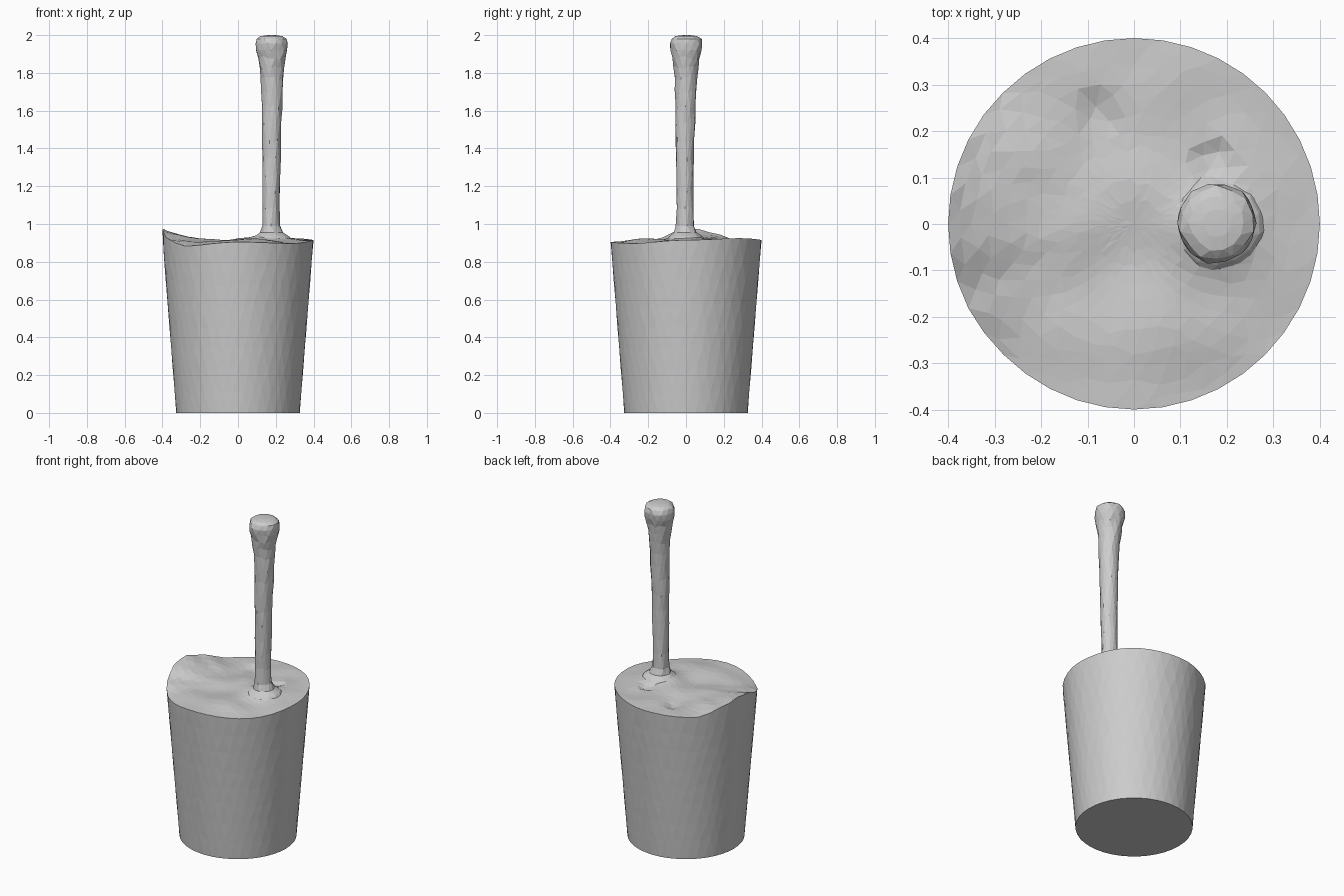
import bpy, bmesh, math, random
from mathutils import noise, Vector

if "Cube" in bpy.data.objects:
    bpy.data.objects.remove(bpy.data.objects["Cube"])

random.seed(4)
TAU = 2 * math.pi

# rim heights by angle (degrees, height): high on the left, low at front left
RIM = [(0, .915), (45, .925), (90, .915), (135, .905), (155, .945), (172, .975),
       (185, .965), (205, .915), (225, .883), (270, .905), (315, .897), (360, .915)]


def rim_height(a):
    d = math.degrees(a) % 360
    for (a0, h0), (a1, h1) in zip(RIM, RIM[1:]):
        if a0 <= d <= a1:
            t = (d - a0) / (a1 - a0)
            return h0 + (h1 - h0) * t * t * (3 - 2 * t)


def surface(x, y, radius=.4):
    """Height of the uneven filling inside the bucket."""
    k = min(1, math.hypot(x, y) / radius)
    z = .915 + (rim_height(math.atan2(y, x)) - .915) * k ** 2.5
    z += .02 * noise.noise(Vector((x * 6, y * 6, 3))) * (1 - k ** 4)
    z += .04 * math.exp(-((x - .178) ** 2 + y ** 2) / .008)           # mound at stick
    z -= .025 * math.exp(-((x - .17) ** 2 + (y - .14) ** 2) / .0008)  # small dents
    z -= .015 * math.exp(-((x + .07) ** 2 + (y - .24) ** 2) / .0012)
    return z


def build(name, rings, cap_first, tip):
    """Skin a stack of equal rings with triangles; close both ends."""
    bm = bmesh.new()
    vs = [[bm.verts.new(p) for p in r] for r in rings]
    n = len(vs[0])
    for k, (a, b) in enumerate(zip(vs, vs[1:])):
        for i in range(n):
            j = (i + 1) % n
            if k % 2:
                bm.faces.new((a[i], a[j], b[j]))
                bm.faces.new((a[i], b[j], b[i]))
            else:
                bm.faces.new((a[i], a[j], b[i]))
                bm.faces.new((a[j], b[j], b[i]))
    if cap_first:
        bm.faces.new(vs[0][::-1])
    t = bm.verts.new(tip)
    for i in range(n):
        bm.faces.new((vs[-1][i], vs[-1][(i + 1) % n], t))
    bmesh.ops.recalc_face_normals(bm, faces=bm.faces)
    me = bpy.data.meshes.new(name)
    bm.to_mesh(me)
    bm.free()
    ob = bpy.data.objects.new(name, me)
    bpy.context.collection.objects.link(ob)
    return ob


# tapered bucket with its filled, wavy top
N, LEVELS = 40, 8
rings = []
for k in range(LEVELS + 1):
    t = k / LEVELS
    ring = []
    for i in range(N):
        a = TAU * (i + .5 * (k % 2)) / N
        z = rim_height(a) * t
        if 0 < k < LEVELS:
            z += random.uniform(-.02, .02)
            a += random.uniform(-.02, .02)
        r = min(.4, .327 + .073 * z / .915)
        ring.append((r * math.cos(a), r * math.sin(a), z))
    rings.append(ring)
for k, f in enumerate((.94, .86, .77, .68, .59, .5, .41, .32, .23, .14, .06)):
    ring = []
    for i in range(N):
        a = TAU * (i + .5 * ((k + 1) % 2)) / N
        r = .4 * f + random.uniform(-.01, .01)
        x, y = r * math.cos(a), r * math.sin(a)
        ring.append((x, y, surface(x, y)))
    rings.append(ring)
build("bucket", rings, True, (0, 0, surface(0, 0)))

# lumpy stick: z, radius, centre x, centre y
PROFILE = [(.90, .12, .178, 0), (.935, .09, .178, 0), (.955, .06, .177, -.003),
           (.99, .048, .175, -.005), (1.08, .045, .174, -.006), (1.17, .046, .175, -.006),
           (1.26, .047, .177, -.006), (1.35, .048, .178, -.006), (1.44, .050, .178, -.005),
           (1.53, .052, .179, -.004), (1.62, .054, .18, -.003), (1.70, .057, .18, -.001),
           (1.77, .061, .18, 0), (1.83, .065, .179, 0), (1.88, .073, .178, .001),
           (1.92, .082, .178, .002), (1.955, .087, .178, .002), (1.98, .079, .178, .002),
           (1.994, .058, .178, .002), (1.999, .03, .178, .002)]
M = 14
rings = []
for k, (z, r, cx, cy) in enumerate(PROFILE):
    ring = []
    for i in range(M):
        a = TAU * (i + .5 * (k % 2)) / M
        rr = r * random.uniform(.95, 1.05)
        dz = random.uniform(-.012, .012) if 1 < z < 1.9 else 0
        ring.append((cx + rr * math.cos(a), cy + rr * math.sin(a), z + dz))
    rings.append(ring)
build("stick", rings, True, (.178, .002, 2.0))
